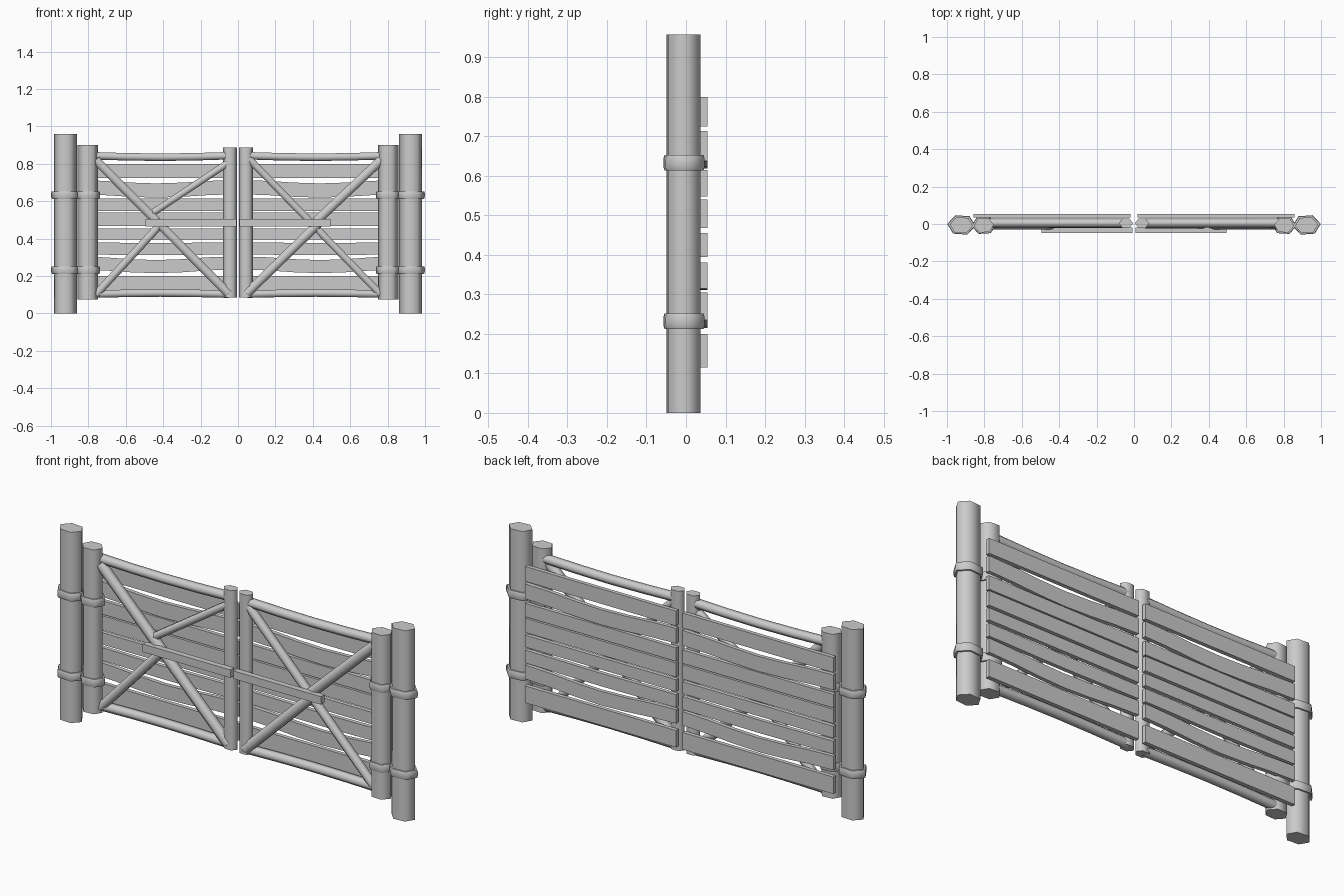
import bpy, bmesh, math
from mathutils import Vector

if "Cube" in bpy.data.objects:
    bpy.data.objects.remove(bpy.data.objects["Cube"])

wood = bpy.data.materials.new("grey wood")
wood.diffuse_color = (0.6, 0.6, 0.6, 1)
wood.use_nodes = True
wood.node_tree.nodes["Principled BSDF"].inputs["Base Color"].default_value = wood.diffuse_color


def finish(name, bm):
    bmesh.ops.recalc_face_normals(bm, faces=bm.faces)
    mesh = bpy.data.meshes.new(name)
    bm.to_mesh(mesh)
    bm.free()
    mesh.materials.append(wood)
    obj = bpy.data.objects.new(name, mesh)
    bpy.context.collection.objects.link(obj)
    return obj


def skin(name, rings, smooth):
    """Join equal cross-sections into a closed solid with flat end caps."""
    bm = bmesh.new()
    loops = [[bm.verts.new(p) for p in ring] for ring in rings]
    n = len(loops[0])
    for a, b in zip(loops, loops[1:]):
        for i in range(n):
            j = (i + 1) % n
            bm.faces.new((a[i], a[j], b[j], b[i])).smooth = smooth
    bm.faces.new(loops[0])
    bm.faces.new(loops[-1])
    return finish(name, bm)


def log(name, path, y, rx, ry, turn=0.0, radii=None):
    """Six-sided log along an (x, z) path; rx lies in the gate plane, ry is depth."""
    pts = [Vector((x, y, z)) for x, z in path]
    t = (pts[-1] - pts[0]).normalized()
    side, depth = Vector((t.z, 0, -t.x)), Vector((0, 1, 0))
    rings = []
    for k, p in enumerate(pts):
        s = radii[k] if radii else 1
        rings.append([p + side * (rx * s * math.cos(a + turn)) + depth * (ry * s * math.sin(a + turn))
                      for a in (i * math.pi / 3 for i in range(6))])
    return skin(name, rings, True)


def board(name, x0, x1, z0, z1, y0, y1, sag=0.0, steps=6):
    """Plank along x whose middle may sag."""
    rings = []
    for i in range(steps + 1):
        u = i / steps
        x = x0 + (x1 - x0) * u
        d = sag * math.sin(math.pi * u) ** 2
        rings.append([(x, y0, z0 - d), (x, y1, z0 - d), (x, y1, z1 - d), (x, y0, z1 - d)])
    return skin(name, rings, False)


# bottom, top and sag of each plank
PLANKS = [(0.115, 0.20, 0.0), (0.235, 0.305, 0.02), (0.315, 0.38, 0.004), (0.395, 0.455, 0.0),
          (0.468, 0.54, 0.0), (0.547, 0.615, 0.0), (0.637, 0.713, 0.018), (0.725, 0.80, 0.0)]

for s, label in ((-1, "left"), (1, "right")):
    # standing posts
    xo, xi, xc = s * 0.923, s * 0.803, s * 0.043
    log(f"{label}_outer_post", [(xo, 0), (xo, 0.958)], -0.006, 0.062, 0.047, s * 0.1)
    log(f"{label}_hinge_post", [(xi, 0.075), (xi, 0.90)], -0.007, 0.054, 0.043, s * -0.08)
    log(f"{label}_meeting_post", [(xc, 0.085), (xc, 0.887)], 0.004, 0.038, 0.028)

    # bindings around the posts
    for z, place in ((0.232, "lower"), (0.633, "upper")):
        path = [(0, z - 0.02), (0, z - 0.011), (0, z + 0.011), (0, z + 0.02)]
        swell = [0.95, 1, 1, 0.95]
        log(f"{label}_{place}_outer_band", [(xo + x, h) for x, h in path],
            -0.005, 0.076, 0.057, s * 0.1, swell)
        log(f"{label}_{place}_hinge_band", [(xi + x, h) for x, h in path],
            -0.006, 0.066, 0.052, s * -0.08, swell)

    # top and bottom rails, gently bowed
    for z, bow, place in ((0.843, -0.008, "top"), (0.103, 0.006, "bottom")):
        path = [(s * (0.05 + 0.73 * u), z + bow * math.sin(math.pi * u)) for u in (0, 0.25, 0.5, 0.75, 1)]
        log(f"{label}_{place}_rail", path, 0.006, 0.023, 0.024, math.pi / 6)

    # back planks
    for i, (z0, z1, sag) in enumerate(PLANKS):
        board(f"{label}_plank_{i + 1}", s * 0.018, s * 0.857, z0, z1, 0.034, 0.054, sag)

    # front latch bar
    board(f"{label}_latch_bar", s * 0.008, s * 0.495, 0.465, 0.505, -0.049, -0.02, 0, 1)

# crossed braces
log("left_long_brace", [(-0.76, 0.82), (-0.05, 0.105)], -0.004, 0.027, 0.026, math.pi / 6)
log("left_lower_brace", [(-0.76, 0.10), (-0.42, 0.47)], 0.0, 0.024, 0.024, math.pi / 6)
log("left_upper_brace", [(-0.46, 0.535), (-0.06, 0.80)], 0.0, 0.021, 0.022, math.pi / 6)
log("right_long_brace", [(0.06, 0.825), (0.76, 0.105)], 0.0, 0.022, 0.023, math.pi / 6)
log("right_lower_brace", [(0.045, 0.105), (0.44, 0.49)], -0.004, 0.028, 0.026, math.pi / 6)
log("right_upper_brace", [(0.41, 0.485), (0.765, 0.82)], -0.004, 0.028, 0.026, math.pi / 6)
